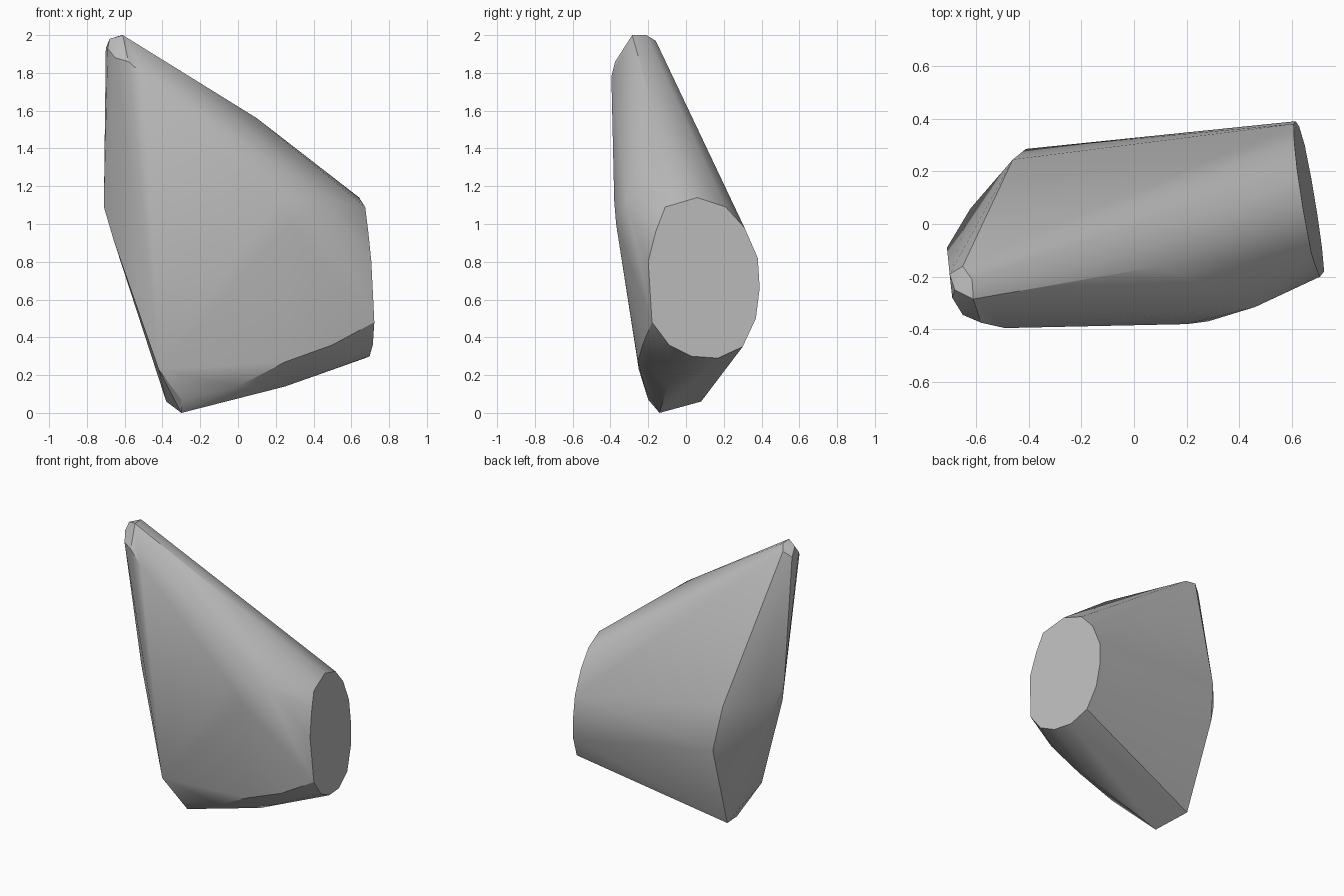
import bpy
import bmesh
import math

# Remove the default object
default_cube = bpy.data.objects.get("Cube")
if default_cube:
    bpy.data.objects.remove(default_cube, do_unlink=True)


def make_material(name, color):
    material = bpy.data.materials.new(name)
    material.use_nodes = True
    material.diffuse_color = color
    material.node_tree.nodes["Principled BSDF"].inputs["Base Color"].default_value = color
    return material


def cap_point(y, z):
    """Place a rim point on the tilted plane of the flat round cap."""
    return (0.72 - 0.17 * y - 0.06 * z, y, z)


def hull_object(name, points, material):
    """Wrap a tight faceted skin round the guide points."""
    mesh = bpy.data.meshes.new(name)
    bm = bmesh.new()
    for point in points:
        bm.verts.new(point)
    bmesh.ops.convex_hull(bm, input=bm.verts[:], use_existing_faces=False)
    loose = [v for v in bm.verts if not v.link_faces]
    bmesh.ops.delete(bm, geom=loose, context="VERTS")
    bmesh.ops.dissolve_limit(bm, angle_limit=math.radians(0.5),
                             verts=bm.verts[:], edges=bm.edges[:])
    bmesh.ops.recalc_face_normals(bm, faces=bm.faces[:])
    bm.to_mesh(mesh)
    bm.free()
    mesh.materials.append(material)
    obj = bpy.data.objects.new(name, mesh)
    bpy.context.collection.objects.link(obj)
    return obj


# Rim of the oval cap on the +x end
cap_rim = [cap_point(y, z) for y, z in (
    (-0.11, 1.09), (0.06, 1.14), (0.21, 1.09), (0.31, 0.98), (0.38, 0.82),
    (0.39, 0.66), (0.37, 0.5), (0.3, 0.35), (0.17, 0.29), (0.03, 0.3),
    (-0.09, 0.36), (-0.18, 0.48), (-0.2, 0.8), (-0.16, 0.96))]

# Small blunt tip and the ridge leading down from it
tip = [(-0.7, -0.19, 1.93), (-0.65, -0.16, 1.97), (-0.615, -0.21, 2),
       (-0.61, -0.285, 2), (-0.68, -0.25, 1.98), (-0.69, -0.28, 1.93),
       (-0.65, -0.345, 1.88), (-0.58, -0.375, 1.86)]
ridge = [(0.1, -0.16, 1.56)]

# Slanted end on the -x side
slanted_end = [(-0.71, -0.09, 1.09), (-0.66, -0.14, 0.92), (-0.62, 0.06, 0.95),
               (-0.46, 0.245, 0.97), (-0.41, 0.285, 0.66)]

# Gently bulging front sheet
front_sheet = [(-0.49, -0.395, 1.78), (0.2, -0.38, 1.12),
               (0.28, -0.37, 1), (0.46, -0.315, 1.13)]

# Bevelled underside
underside = [(-0.38, 0.08, 0.06), (-0.3, -0.14, 0), (-0.3, -0.2, 0.07),
             (-0.42, -0.25, 0.23), (0, -0.22, 0.14), (0.25, -0.255, 0.27),
             (0.5, -0.23, 0.36), (0.25, -0.1, 0.14)]

grey = make_material("plain grey", (0.5, 0.5, 0.5, 1))
body = hull_object("faceted_body",
                   cap_rim + tip + ridge + slanted_end + front_sheet + underside,
                   grey)

# Smooth shading with crisp cap and end edges
bpy.ops.object.select_all(action="DESELECT")
body.select_set(True)
bpy.context.view_layer.objects.active = body
bpy.ops.object.shade_smooth_by_angle(angle=math.radians(30))
